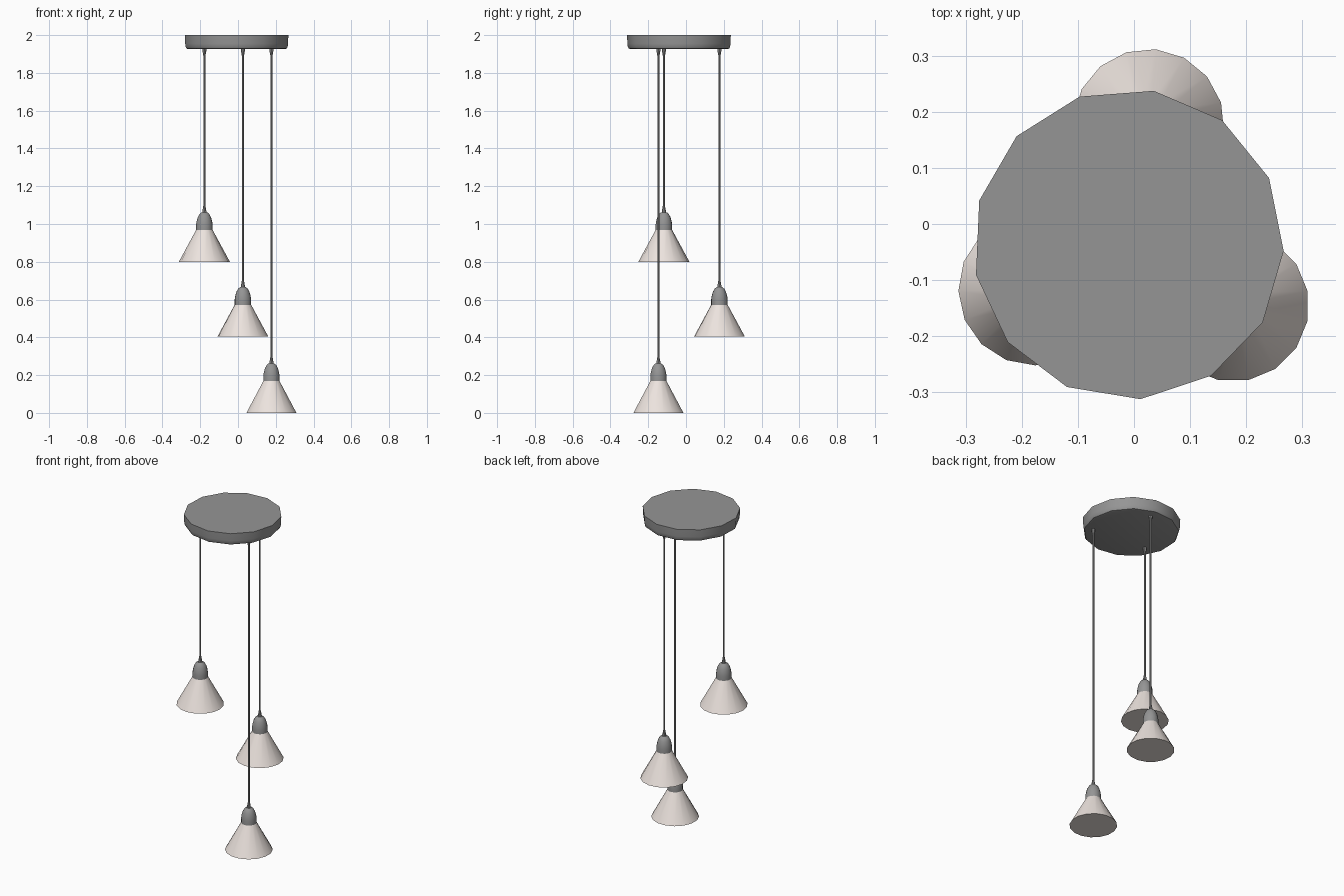
import bpy, bmesh, math

if "Cube" in bpy.data.objects:
    bpy.data.objects.remove(bpy.data.objects["Cube"])


def material(name, colour):
    mat = bpy.data.materials.new(name)
    mat.diffuse_color = (*colour, 1)
    mat.use_nodes = True
    mat.node_tree.nodes["Principled BSDF"].inputs["Base Color"].default_value = mat.diffuse_color
    return mat


shade_mat = material("warm_white", (0.84, 0.77, 0.73))
metal_mat = material("dark_grey", (0.3, 0.3, 0.3))


def lathe(name, profile, sides, loc, phase=0.0, mat=metal_mat, smooth=35):
    """Closed solid of revolution from (radius, z) points listed bottom to top."""
    bm = bmesh.new()
    rings = []
    for r, z in profile:
        rings.append([bm.verts.new((r * math.cos(math.radians(phase) + 2 * math.pi * i / sides),
                                    r * math.sin(math.radians(phase) + 2 * math.pi * i / sides), z))
                      for i in range(sides)])
    for a, b in zip(rings, rings[1:]):
        for i in range(sides):
            j = (i + 1) % sides
            bm.faces.new((a[i], a[j], b[j], b[i]))
    bm.faces.new(rings[0][::-1])
    bm.faces.new(rings[-1])
    mesh = bpy.data.meshes.new(name)
    bm.to_mesh(mesh)
    bm.free()
    obj = bpy.data.objects.new(name, mesh)
    bpy.context.collection.objects.link(obj)
    obj.location = loc
    mesh.materials.append(mat)
    bpy.ops.object.select_all(action='DESELECT')
    obj.select_set(True)
    bpy.context.view_layer.objects.active = obj
    bpy.ops.object.shade_smooth_by_angle(angle=math.radians(smooth))
    return obj


# Ceiling canopy: thirteen-sided disc with a rounded lower edge
lathe("ceiling_canopy",
      [(0.258, 1.926), (0.268, 1.929), (0.273, 1.938), (0.275, 1.955), (0.277, 2.0)],
      13, (-0.010, -0.036, 0), 80.6)

# Three pendants at staggered heights: x, y, base z, rotation
pendants = {
    "left": (-0.178, -0.117, 0.80, 1),
    "back": (0.026, 0.177, 0.404, 17),
    "right": (0.177, -0.146, 0.0, 11.25),
}
for side, (x, y, z, phase) in pendants.items():
    # Conical shade
    lathe(side + "_shade", [(0.135, 0), (0.043, 0.17)], 16, (x, y, z), phase, shade_mat)
    # Domed lamp holder
    lathe(side + "_holder",
          [(0.044, 0.168), (0.044, 0.195), (0.041, 0.215), (0.035, 0.236),
           (0.026, 0.253), (0.015, 0.262)],
          16, (x, y, z), phase)
    # Cord grips at both ends
    lathe(side + "_lower_grip", [(0.011, 0.260), (0.010, 0.272), (0.006, 0.295)], 8, (x, y, z))
    lathe(side + "_upper_grip", [(0.006, 1.892), (0.010, 1.915), (0.011, 1.928)], 8, (x, y, 0))
    # Cord
    lathe(side + "_cord", [(0.0055, z + 0.262), (0.0055, 1.927)], 8, (x, y, 0))
